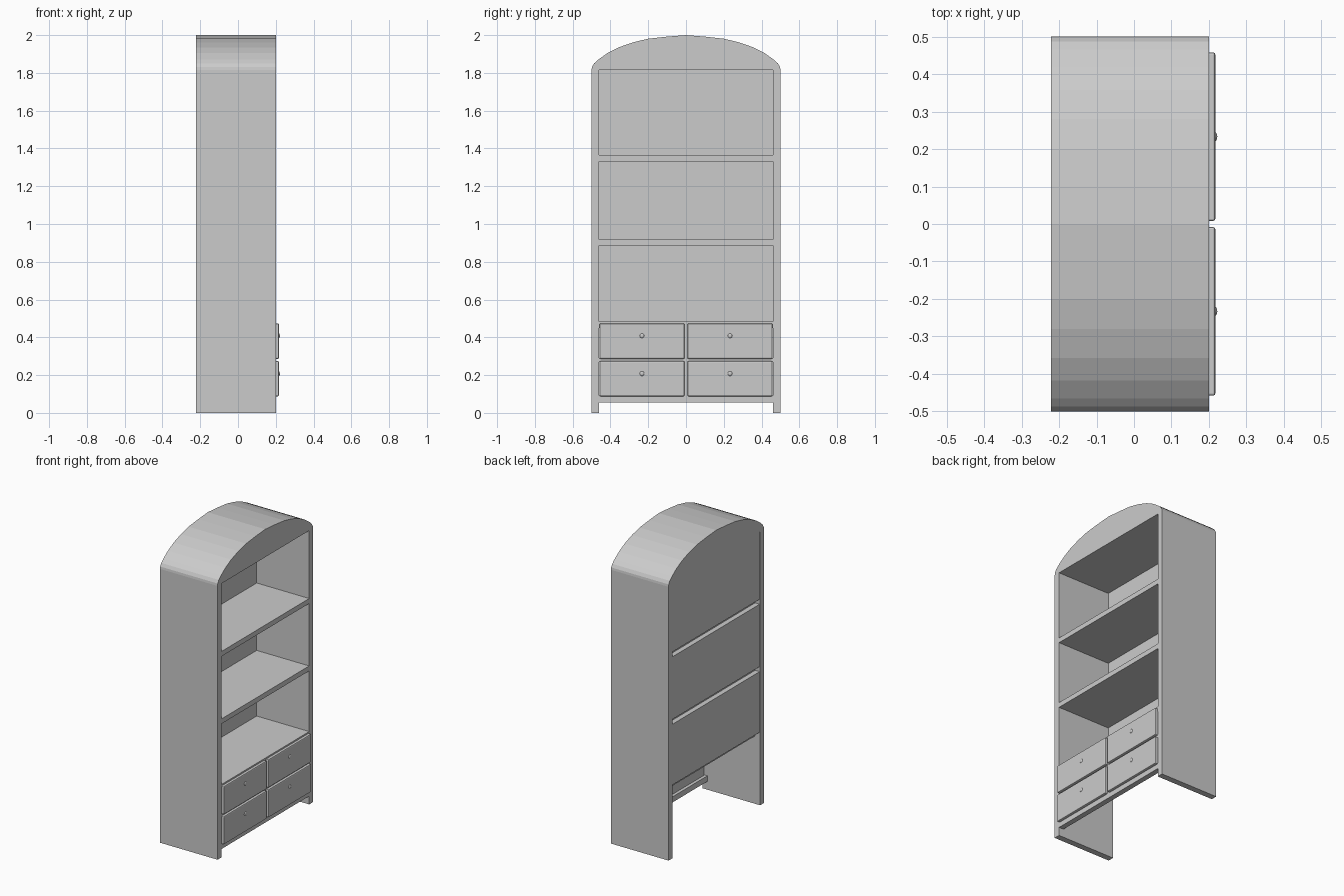
import bpy, bmesh
from mathutils import Matrix

if "Cube" in bpy.data.objects:
    bpy.data.objects.remove(bpy.data.objects["Cube"])

BACK, FRONT, INNER = -0.222, 0.20, 0.46   # back plane, front plane, inside half width


def finish(bm, name):
    bmesh.ops.recalc_face_normals(bm, faces=bm.faces)
    mesh = bpy.data.meshes.new(name)
    bm.to_mesh(mesh)
    bm.free()
    ob = bpy.data.objects.new(name, mesh)
    bpy.context.collection.objects.link(ob)
    return ob


def box(name, x, y, z, bevel=0):
    bm = bmesh.new()
    bmesh.ops.create_cube(bm, size=1)
    for v in bm.verts:
        v.co = [a + (b - a) * (c + 0.5) for (a, b), c in zip((x, y, z), v.co)]
    ob = finish(bm, name)
    if bevel:
        mod = ob.modifiers.new("soft_edges", 'BEVEL')
        mod.width, mod.segments = bevel, 2
    return ob


# Arched solid top: half profile mirrored, then extruded through the depth
half = [(0.5, 1.815), (0.498, 1.83), (0.487, 1.85), (0.465, 1.87), (0.417, 1.904),
        (0.357, 1.935), (0.28, 1.962), (0.2, 1.981), (0.1, 1.992)]
profile = half + [(0, 2.0)] + [(-y, z) for y, z in reversed(half)]
bm = bmesh.new()
face = bm.faces.new([bm.verts.new((BACK, y, z)) for y, z in profile])
ext = bmesh.ops.extrude_face_region(bm, geom=[face])
for v in ext["geom"]:
    if isinstance(v, bmesh.types.BMVert):
        v.co.x = FRONT
finish(bm, "arched_top")

# Side panels
for s, side in ((-1, "left"), (1, "right")):
    box(f"{side}_side_panel", (BACK, FRONT), sorted((s * INNER, s * 0.5)), (0, 1.815))

# Shelves, stopping at the back boards
for i, top in enumerate((0.483, 0.918, 1.365)):
    box(f"shelf_{i + 1}", (-0.185, FRONT), (-INNER, INNER), (top - 0.033, top))

# Back boards between the shelves, open behind the drawers
for i, z in enumerate(((0.483, 0.885), (0.918, 1.332), (1.365, 1.815))):
    box(f"back_board_{i + 1}", (BACK + 0.004, -0.185), (-INNER, INNER), z)

# Drawer frame
for name, z in (("bottom_rail", (0.055, 0.092)), ("middle_rail", (0.27, 0.29))):
    box(name, (0.165, FRONT), (-INNER, INNER), z)
box("centre_stile", (0.165, FRONT), (-0.012, 0.012), (0.092, 0.45))

# Drawer fronts with round knobs
for row, z in (("lower", (0.088, 0.274)), ("upper", (0.286, 0.473))):
    for s, side in ((-1, "left"), (1, "right")):
        box(f"{row}_{side}_drawer", (0.185, 0.217), sorted((s * 0.008, s * 0.458)), z, 0.006)
        bm = bmesh.new()
        bmesh.ops.create_uvsphere(
            bm, u_segments=16, v_segments=8, radius=0.0125,
            matrix=Matrix.Translation((0.216, s * 0.233, 0.208 if row == "lower" else 0.408))
            @ Matrix.Diagonal((0.5, 1, 1, 1)))
        for f in bm.faces:
            f.smooth = True
        finish(bm, f"{row}_{side}_knob")
